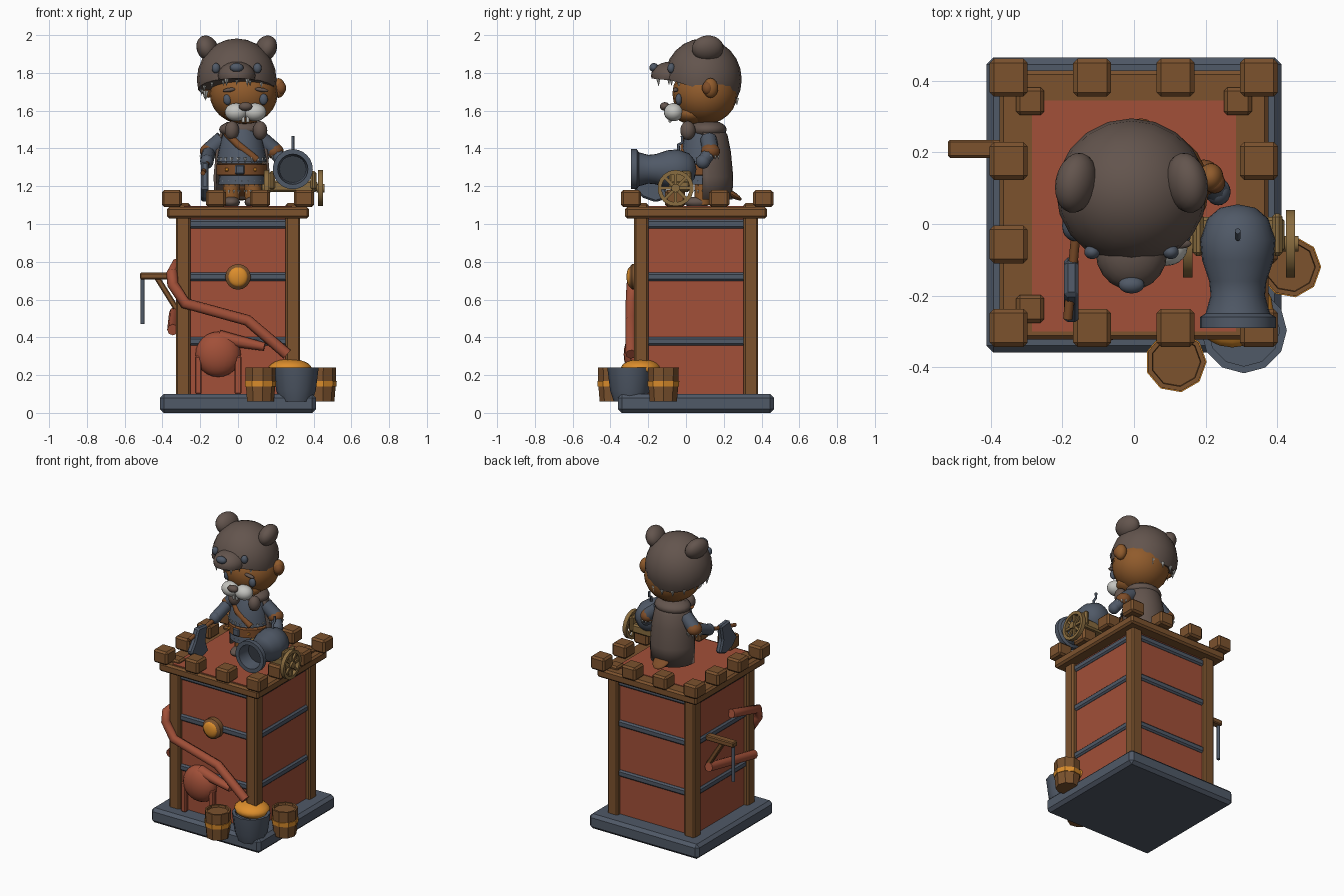
import bpy, bmesh
from math import pi, sin, cos, radians
from mathutils import Matrix, Vector

old = bpy.data.objects.get("Cube")
if old:
    bpy.data.objects.remove(old)


def material(name, red, green, blue):
    mat = bpy.data.materials.new(name)
    mat.use_nodes = True
    colour = (red, green, blue, 1)
    mat.diffuse_color = colour
    for node in mat.node_tree.nodes:
        if node.type == "BSDF_PRINCIPLED":
            node.inputs["Base Color"].default_value = colour
    return mat


RED = material("brick red", .36, .08, .04)
WOOD = material("timber brown", .2, .085, .027)
STEEL = material("slate grey", .08, .1, .135)
FUR = material("dark fur", .125, .09, .075)
SKIN = material("tan fur", .28, .105, .025)
FIRE = material("molten orange", .72, .27, .025)
OLIVE = material("pale timber", .25, .15, .05)
WHITE = material("bone white", .55, .55, .52)
LEATHER = material("leather", .21, .075, .022)
DARK = material("charcoal", .035, .043, .055)


def finish(name, bm, mat, loc=(0, 0, 0), rot=(0, 0, 0), bevel=0, smooth=40):
    bmesh.ops.recalc_face_normals(bm, faces=bm.faces)
    mesh = bpy.data.meshes.new(name)
    bm.to_mesh(mesh)
    bm.free()
    mesh.materials.append(mat)
    obj = bpy.data.objects.new(name, mesh)
    bpy.context.collection.objects.link(obj)
    obj.location, obj.rotation_euler = loc, rot
    if smooth:
        mesh.shade_smooth()
        mesh.set_sharp_from_angle(angle=radians(smooth))
    if bevel:
        mod = obj.modifiers.new("soft edges", "BEVEL")
        mod.width, mod.segments = bevel, 1
    return obj


def box(name, mat, loc, size, rot=(0, 0, 0), bevel=.01):
    bm = bmesh.new()
    bmesh.ops.create_cube(bm, size=1, matrix=Matrix.Diagonal((*size, 1)))
    return finish(name, bm, mat, loc, rot, bevel, 0)


def ball(name, mat, loc, radii, rot=(0, 0, 0), cut=None):
    bm = bmesh.new()
    bmesh.ops.create_uvsphere(bm, u_segments=20, v_segments=12, radius=1,
                              matrix=Matrix.Diagonal((*radii, 1)))
    if cut:
        geom = bm.verts[:] + bm.edges[:] + bm.faces[:]
        bmesh.ops.bisect_plane(bm, geom=geom, plane_co=cut[0], plane_no=cut[1], clear_inner=True)
        bmesh.ops.holes_fill(bm, edges=[e for e in bm.edges if e.is_boundary])
    return finish(name, bm, mat, loc, rot)


def lathe(name, mat, profile, loc, rot=(0, 0, 0), steps=20, angle=2 * pi, smooth=40):
    bm = bmesh.new()
    verts = [bm.verts.new((r, 0, z)) for r, z in profile]
    edges = [bm.edges.new(pair) for pair in zip(verts, verts[1:])]
    bmesh.ops.spin(bm, geom=verts + edges, cent=(0, 0, 0), axis=(0, 0, 1),
                   angle=angle, steps=steps)
    bmesh.ops.remove_doubles(bm, verts=bm.verts, dist=.0005)
    return finish(name, bm, mat, loc, rot, 0, smooth)


def tube(name, mat, points, radius, tips=None):
    curve = bpy.data.curves.new(name, "CURVE")
    curve.dimensions, curve.bevel_depth = "3D", radius
    curve.bevel_resolution, curve.use_fill_caps = 2, True
    spline = curve.splines.new("POLY")
    spline.points.add(len(points) - 1)
    for i, co in enumerate(points):
        spline.points[i].co = (*co, 1)
        spline.points[i].radius = tips[i] if tips else 1
    obj = bpy.data.objects.new(name, curve)
    curve.materials.append(mat)
    bpy.context.collection.objects.link(obj)
    return obj


def spikes(name, mat, centre, radius, count, size, start=0, sweep=2 * pi, slope=0):
    # ring of small downward points, used for teeth and fringes
    bm = bmesh.new()
    for i in range(count):
        a = start + sweep * i / count
        x, y = radius[0] * cos(a), radius[1] * sin(a)
        spot = Matrix.Translation((x, y, slope * y)) @ Matrix.Rotation(pi, 4, "X")
        bmesh.ops.create_cone(bm, cap_ends=True, segments=5, radius1=size * .6,
                              radius2=0, depth=size * 2, matrix=spot)
    return finish(name, bm, mat, centre, smooth=0)


MID = .053  # tower centre along y

# Tower: plinth, walls, corner posts, bands
box("plinth", STEEL, (0, MID, .05), (.825, .825, .1), bevel=.02)
box("tower_walls", RED, (0, MID, .56), (.6, .6, .96), bevel=0)
for z in (.38, .72, 1):
    box("wall_band", STEEL, (0, MID, z), (.625, .625, .045))
for x in (-.29, .29):
    for y in (-.29, .29):
        box("corner_post", WOOD, (x, y + MID, .6), (.078, .078, 1.02))

# Parapet rim, roof floor and battlements
box("parapet_rim", WOOD, (0, MID, 1.06), (.752, .752, .06), bevel=.012)
box("roof_floor", RED, (0, .022, 1.07), (.57, .645, .048), bevel=0)
for i in range(4):
    for j in range(4):
        if i in (0, 3) or j in (0, 3):
            box("battlement", WOOD, (-.35 + i * .233, -.29 + j * .233, 1.135),
                (.106, .106, .09), bevel=.012)

# Side bracket with hanging rod
box("bracket_arm", WOOD, (-.415, .21, .725), (.21, .05, .035), bevel=.006)
box("bracket_brace", WOOD, (-.375, .21, .63), (.03, .035, .21), (0, radians(-32), 0), .006)
tube("bracket_rod", STEEL, [(-.505, .21, .72), (-.505, .21, .47)], .011)

# Boss on the front wall
lathe("wall_boss", WOOD, [(.068, 0), (.068, .035), (.05, .05), (0, .05)], (0, -.25, .72), (pi / 2, 0, 0), 16)
ball("boss_glow", FIRE, (0, -.295, .72), (.052, .02, .052))

# Red pipework and tank
tube("main_pipe", RED, [(-.32, -.03, .79), (-.35, -.27, .74), (-.345, -.285, .68), (-.28, -.29, .58),
                        (.05, -.29, .49), (.26, -.29, .31)], .03)
tube("side_pipe", RED, [(-.335, .235, .53), (-.345, -.24, .44)], .03)
tube("tank_pipe", RED, [(-.1, -.26, .4), (.14, -.28, .35)], .028, (1.4, .8))
ball("red_tank", RED, (-.105, -.255, .31), (.12, .075, .12))
for x in (-.21, 0):
    box("tank_leg", RED, (x, -.275, .2), (.036, .036, .2), bevel=.006)

# Cauldron and pails at the front corner
lathe("cauldron", STEEL, [(0, .06), (.085, .06), (.105, .12), (.12, .24), (.1, .24), (.1, .2), (0, .2)],
      (.307, -.297, 0), steps=12)
ball("molten_metal", FIRE, (.275, -.24, .235), (.115, .105, .05))
for x, y in ((.117, -.385), (.437, -.12)):
    lathe("pail", WOOD, [(0, .06), (.073, .06), (.08, .14), (.083, .24), (.07, .24), (.068, .225), (0, .225)],
          (x, y, 0), steps=9, smooth=0)
    lathe("pail_band", FIRE, [(.078, .14), (.084, .14), (.086, .17), (.078, .17)], (x, y, 0), steps=9, smooth=0)

# Cannon on its carriage
lathe("cannon_barrel", STEEL,
      [(0, -.055), (.05, -.045), (.085, -.015), (.105, .045), (.1, .1), (.08, .16), (.076, .2),
       (.09, .25), (.106, .26), (.106, .29), (.08, .29), (.07, .2), (0, .2)], (.29, 0, 1.29), (pi / 2, 0, 0), 24)
lathe("cannon_bore", DARK, [(.068, 0), (0, 0)], (.29, -.205, 1.29), (pi / 2, 0, 0))
tube("fuse", STEEL, [(.29, -.04, 1.38), (.29, -.04, 1.42), (.29, -.02, 1.43), (.29, -.02, 1.465)], .008)
box("carriage", OLIVE, (.285, -.03, 1.2), (.27, .1, .06))
for x in (.18, .4):
    box("carriage_cheek", OLIVE, (x, -.03, 1.23), (.03, .12, .1))
for x in (.15, .437):
    spot = (x, -.055, 1.19)
    lathe("wheel_rim", OLIVE, [(.075, -.013), (.096, -.013), (.096, .013), (.075, .013), (.075, -.013)],
          spot, (0, pi / 2, 0), 18)
    lathe("wheel_hub", OLIVE, [(0, -.022), (.023, -.022), (.023, .022), (0, .022)], spot, (0, pi / 2, 0), 10)
    for k in range(4):
        box("wheel_spoke", OLIVE, spot, (.014, .016, .16), (k * pi / 4, 0, 0), 0)

# Body, belt, skirt and legs
BODY = (.02, .1, 0)
lathe("tunic", STEEL, [(0, 1.53), (.08, 1.51), (.11, 1.45), (.125, 1.38), (.135, 1.33), (0, 1.33)], BODY)
spikes("tunic_fringe", WHITE, (.02, .1, 1.335), (.128, .128), 22, .017)
lathe("skirt", STEEL, [(0, 1.34), (.105, 1.34), (.118, 1.27), (.125, 1.21), (0, 1.21)], BODY)
spikes("skirt_fringe", WHITE, (.02, .1, 1.215), (.115, .115), 20, .016)
lathe("belt", LEATHER, [(.11, 1.255), (.135, 1.26), (.135, 1.315), (.11, 1.32)], BODY)
box("buckle", STEEL, (.01, -.035, 1.288), (.05, .012, .05))
for x in (-.06, .09):
    box("belt_stud", FIRE, (x, -.012, 1.288), (.018, .012, .018), bevel=.003)
tube("chest_strap", LEATHER, [(-.06, .03, 1.48), (0, -.012, 1.42), (.1, -.005, 1.34)], .02)
for x in (-.035, .08):
    lathe("leg", SKIN, [(.045, 1.23), (.045, 1.15), (.04, 1.1)], (x, .09, 0), steps=12)
    spikes("leg_fringe", WHITE, (x, .09, 1.17), (.044, .044), 10, .01)
    ball("foot", FUR, (x, .06, 1.115), (.045, .07, .03))
ball("tail", LEATHER, (.02, .23, 1.165), (.055, .075, .018), (radians(-30), 0, 0))

# Fur cloak with collar and knotted paws
cloak = lathe("cloak", FUR, [(.08, 1.54), (.12, 1.47), (.138, 1.38), (.15, 1.25), (.145, 1.13)],
              BODY, (0, 0, radians(-5)), 14, radians(190), 60)
cloak.modifiers.new("thickness", "SOLIDIFY").thickness = .015
ball("cloak_collar", FUR, (.02, .115, 1.5), (.12, .1, .05))
for x in (-.032, .117):
    ball("cloak_paw", FUR, (x, .01, 1.495), (.038, .04, .05))

# Arms
for side, hand in ((-1, (-.165, -.01, 1.33)), (1, (.235, .09, 1.33))):
    shoulder = Vector((.02 + side * .1, .12, 1.45))
    elbow = Vector((.02 + side * .175, .13, 1.385))
    tube("sleeve", STEEL, [shoulder, elbow], .045)
    tube("forearm", STEEL, [elbow, hand], .036)
    ball("cuff", LEATHER, elbow, (.047, .05, .042))
    spikes("cuff_fringe", WHITE, elbow - Vector((0, 0, .035)), (.042, .044), 10, .012)
    ball("hand", STEEL, hand, (.035, .038, .038))

# Axe: flat profile in the y-z plane
tube("axe_handle", LEATHER, [(-.155, .05, 1.34), (-.185, -.265, 1.27)], .013)
bm = bmesh.new()
outline = [(-.1, 1.32), (-.2, 1.33), (-.235, 1.25), (-.28, 1.19), (-.23, 1.14), (-.16, 1.115), (-.09, 1.14), (-.12, 1.22)]
blade = bm.faces.new([bm.verts.new((-.02, y, z)) for y, z in outline])
solid = bmesh.ops.extrude_face_region(bm, geom=[blade])
bmesh.ops.translate(bm, vec=(.04, 0, 0), verts=[g for g in solid["geom"] if isinstance(g, bmesh.types.BMVert)])
finish("axe_blade", bm, STEEL, (-.175, 0, 0), bevel=.01, smooth=0)

# Head and face
ball("head", SKIN, (.03, .1, 1.69), (.18, .172, .162))
ball("chin", SKIN, (.035, .03, 1.585), (.11, .09, .055))
for side in (-1, 1):
    ball("ear", SKIN, (.03 + side * .185, .13, 1.72), (.035, .04, .052))
    ball("ear_inner", LEATHER, (.03 + side * .195, .115, 1.72), (.03, .03, .036))
    x = .04 + side * .095
    ball("eye", STEEL, (x, -.038, 1.66), (.023, .018, .03))
    ball("eyebrow", FUR, (x - side * .01, -.055, 1.71), (.036, .014, .011), (0, side * .15, 0))
    ball("muzzle", WHITE, (.04 + side * .05, -.065, 1.592), (.06, .052, .048))
    box("front_tooth", WHITE, (.04 + side * .012, -.085, 1.555), (.018, .015, .035), bevel=.003)
ball("nose", FUR, (.04, -.112, 1.622), (.036, .026, .023))

# Beast-head helmet
ball("helmet", FUR, (-.007, .09, 1.765), (.211, .205, .217), cut=((0, 0, -.055), (0, .3, 1)))
ball("helmet_snout", FUR, (-.007, -.08, 1.785), (.1, .105, .075), cut=((0, 0, -.025), (0, .1, 1)))
ball("helmet_nose", STEEL, (-.007, -.17, 1.828), (.036, .024, .024))
spikes("helmet_teeth", WHITE, (-.007, .09, 1.7), (.185, .18), 16, .02, slope=-.3)
for side in (-1, 1):
    ball("helmet_ear", FUR, (-.007 + side * .155, .115, 1.93), (.055, .085, .07), (0, side * .4, side * .2))
    ball("helmet_eye", STEEL, (-.007 + side * .11, -.078, 1.825), (.022, .02, .027))
    spikes("snout_fang", WHITE, (-.007 + side * .055, -.145, 1.75), (.001, .001), 1, .022)
    spikes("cheek_fang", WHITE, (-.007 + side * .165, .02, 1.68), (.001, .001), 1, .028)
